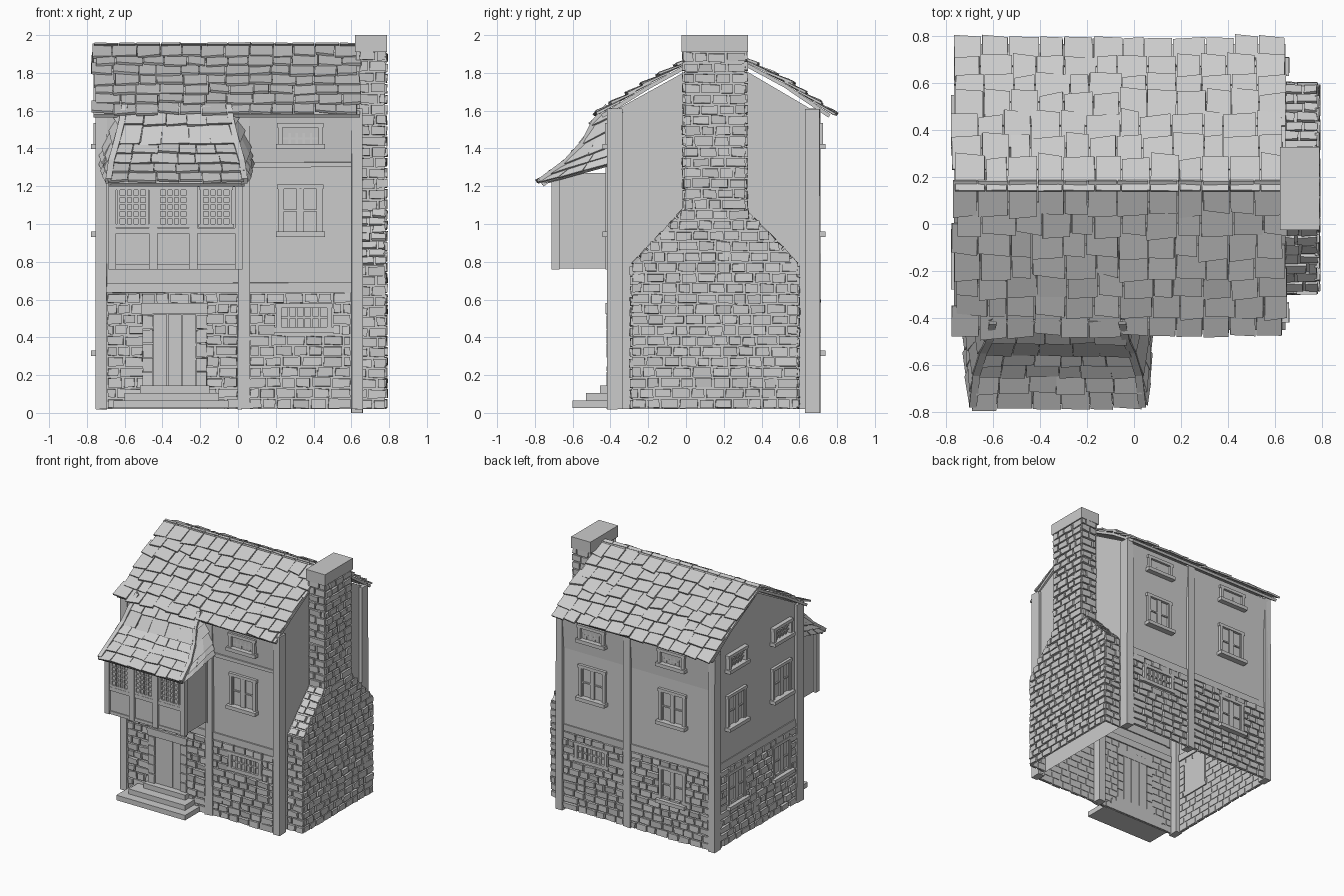
import bpy, bmesh, random
from mathutils import Vector as V

if "Cube" in bpy.data.objects:
    bpy.data.objects.remove(bpy.data.objects["Cube"])

random.seed(4)
R = random.uniform
X, Y, Z = V((1, 0, 0)), V((0, 1, 0)), V((0, 0, 1))
# wall frames: origin, horizontal direction, outward normal
FRONT = (V((0, -.395, 0)), X, -Y)
BACK = (V((0, .69, 0)), X, Y)
LEFT = (V((-.73, 0, 0)), Y, -X)
RIGHT = (V((.635, 0, 0)), Y, X)
BAY = (V((0, -.695, 0)), X, -Y)


def finish(bm, name, closed=True):
    if closed:
        bmesh.ops.recalc_face_normals(bm, faces=bm.faces)
    me = bpy.data.meshes.new(name)
    bm.to_mesh(me)
    bm.free()
    ob = bpy.data.objects.new(name, me)
    bpy.context.collection.objects.link(ob)
    return ob


def block(bm, pts, n, base, top, jit=0.0):
    """Six-sided block on a quad, with an offset along n per corner."""
    lo = [bm.verts.new(p + n * d) for p, d in zip(pts, base)]
    hi = [bm.verts.new(p + n * d + V((R(-jit, jit), R(-jit, jit), R(-jit, jit)))) for p, d in zip(pts, top)]
    bm.faces.new(lo[::-1])
    bm.faces.new(hi)
    for i in range(4):
        j = (i + 1) % 4
        bm.faces.new((lo[i], lo[j], hi[j], hi[i]))


def box(bm, F, u0, u1, v0, v1, d0, d1, jit=0.0, up=Z):
    o, u, n = F
    pts = [o + u * a + up * b for a, b in ((u0, v0), (u1, v0), (u1, v1), (u0, v1))]
    block(bm, pts, n, [d0] * 4, [d1] * 4, jit)


def bricks(bm, F, span, v0, v1, holes=(), row=.056, width=.088, depth=.018, up=Z):
    """Courses of uneven bricks; span(v) gives the limits of each course."""
    rows = max(1, round((v1 - v0) / row))
    h = (v1 - v0) / rows
    for i in range(rows):
        a = v0 + i * h
        mid = a + h / 2
        parts = [span(mid)]
        for (p, q, s, t) in holes:
            if s < mid < t:
                parts = [w for (m, k) in parts for w in ((m, min(k, p)), (max(m, q), k)) if w[1] - w[0] > .02]
        for (m, k) in parts:
            u = m
            first = True
            while u < k - .015:
                w = width * R(.75, 1.25) * (.6 if first and i % 2 else 1)
                first = False
                e = k if u + w > k - .04 else u + w
                box(bm, F, u + .006, e - .006, a + R(.003, .008), a + h - R(.003, .008),
                    -.005, depth * R(.75, 1.1), .004, up)
                u = e


def tiles(bm, A0, A1, B0, B1, rows, width=.118):
    """Overlapping tiles from lower edge A0-A1 to upper edge B0-B1."""
    n = (A1 - A0).cross(B0 - A0).normalized()
    n = -n if n.z < 0 else n
    block(bm, [A0, A1, B1, B0], n, [-.02] * 4, [0] * 4)
    at = lambda s, t: A0.lerp(A1, s).lerp(B0.lerp(B1, s), t)
    for i in range(rows):
        count = max(1, round((A1 - A0).length / width))
        cut = [0] + [(k + R(-.18, .18)) / count for k in range(1, count)] + [1]
        edge = R(-.01, .01)
        for s0, s1 in zip(cut, cut[1:]):
            t, t1, k = i / rows, min((i + 1.25) / rows, 1.06), R(-.06, .06)
            lift, tilt = R(.008, .018), R(-.004, .004)
            pts = [at(s0 + edge, t - k - .06), at(s1 + edge - .004, t - k * .2 - .06), at(s1 + edge - .004, t1), at(s0 + edge, t1)]
            block(bm, pts, n, [lift + tilt, lift - tilt, 0, 0], [lift + tilt + .014, lift - tilt + .014, .01, .01], .002)


# plastered body, open underneath, flaring slightly to the eaves
bm = bmesh.new()
prof = [(-.395, .02), (-.395, 1.3), (-.415, 1.58), (.165, 1.9), (.71, 1.58), (.69, 1.3), (.69, .02)]
ends = [[bm.verts.new((x, y, z)) for y, z in prof] for x in (-.73, .635)]
bm.faces.new(ends[0][::-1])
bm.faces.new(ends[1])
for i in range(6):
    bm.faces.new((ends[0][i], ends[0][i + 1], ends[1][i + 1], ends[1][i]))
finish(bm, "house_walls")

# timber posts and floor beams
bm = bmesh.new()
for F, d in ((FRONT, .022), (BACK, .02)):
    for a, b in ((-.752, -.695), (0, .06), (.6, .66)):
        foot = 0 if F is BACK and a == .6 else .02
        box(bm, F, a, b, foot, 1.61, -.06, d, .003)
    for a, b in ((-.7, 0), (.06, .6)):
        box(bm, F, a, b, .635, .69, -.01, .01, .003)
box(bm, FRONT, .06, .6, 1.3, 1.33, -.02, .01, .004)
box(bm, LEFT, -.34, .64, .635, .69, -.01, .01, .003)
for F in (LEFT, RIGHT):
    for a, b in ((-.41, -.335), (.64, .708)):
        box(bm, F, a, b, .02, 1.59, -.03, .022, .003)
finish(bm, "timber_posts")

# stone ground floor with openings left free
LOW, WIDE = (.33, .6), (.42, .585)
bm = bmesh.new()
left_bay, right_bay = (lambda v: (-.695, 0)), (lambda v: (.06, .6))
bricks(bm, FRONT, left_bay, .02, .635, [(-.5, -.17, 0, .585)])
bricks(bm, FRONT, right_bay, .02, .635, [(.2, .5, *WIDE)])
bricks(bm, BACK, left_bay, .02, .635, [(-.49, -.25, *LOW)])
bricks(bm, BACK, right_bay, .02, .635, [(.2, .5, *WIDE)])
bricks(bm, LEFT, lambda v: (-.335, .64), .02, .635, [(-.27, -.03, *LOW), (.3, .54, *LOW)])
finish(bm, "ground_floor_stones")


def window(bm, F, u, v0, v1, w, cols, rows, sill=True, rim=.024, out=.022):
    a, b = u - w / 2, u + w / 2
    for r in ((a, a + rim, v0, v1), (b - rim, b, v0, v1), (a - .006, b + .006, v1 - rim, v1)):
        box(bm, F, *r, -.01, out)
    box(bm, F, a - .012, b + .012, v0 - .004, v0 + rim, -.01, .048 if sill else out)
    box(bm, F, a, b, v0, v1, -.01, .002)
    for i in range(1, cols):
        c = a + rim + (w - 2 * rim) * i / cols
        box(bm, F, c - .006, c + .006, v0 + rim, v1 - rim, 0, .013)
    for i in range(1, rows):
        c = v0 + rim + (v1 - v0 - 2 * rim) * i / rows
        box(bm, F, a + rim, b - rim, c - .005, c + .005, 0, .012)
    if cols == 2:  # casement leaves
        for c in (u - w / 4 + rim / 4, u + w / 4 - rim / 4):
            g = w / 4 - rim / 2 - .006
            for s in (-1, 1):
                box(bm, F, c + s * g - .007, c + s * g + .007, v0 + rim, v1 - rim, 0, .015)


# windows on the front, back and left walls
bm = bmesh.new()
for F, cols in ((FRONT, (.33,)), (BACK, (.34, -.37)), (LEFT, (.42, -.15))):
    for u in cols:
        window(bm, F, u, .935, 1.21, .235, 2, 2)
        window(bm, F, u, 1.4, 1.535, .235, 5, 3, out=.034)
for F, u in ((BACK, -.37), (LEFT, .42), (LEFT, -.15)):
    window(bm, F, u, .305, .59, .235, 2, 2)
for F in (FRONT, BACK):
    window(bm, F, .35, .43, .58, .29, 6, 2, sill=False)
finish(bm, "windows")

# door with planks, jamb stones and lintel
bm = bmesh.new()
for i in range(3):
    box(bm, FRONT, -.447 + i * .076, -.375 + i * .076, .145, .52, -.01, .01)
for k in range(5):
    for a, b in ((-.505, -.45), (-.22, -.165)):
        box(bm, FRONT, a, b, .145 + k * .075, .215 + k * .075, -.01, .024, .002)
box(bm, FRONT, -.51, -.16, .522, .58, -.01, .028, .003)
finish(bm, "door")

# three stacked front steps
bm = bmesh.new()
for a, b, z0, z1, d in ((-.66, -.05, .025, .065, .205), (-.6, -.1, .065, .105, .135), (-.52, -.15, .105, .145, .06)):
    box(bm, FRONT, a, b, z0, z1, -.01, d)
finish(bm, "door_steps")

# oriel bay: body, posts, rails and latticed windows
bm = bmesh.new()
box(bm, FRONT, -.665, .015, .765, 1.27, -.01, .3)
for a, b in ((-.685, -.645), (-.47, -.425), (-.26, -.215), (-.015, .025)):
    box(bm, BAY, a, b, .76, 1.24, -.025, .017)
box(bm, BAY, -.66, .01, .95, .98, -.01, .012)
box(bm, BAY, -.66, .01, 1.195, 1.25, -.01, .012)
box(bm, BAY, -.66, .01, .76, .785, -.01, .008)
for u in (-.557, -.3425, -.115):
    window(bm, BAY, u, .985, 1.195, .165, 4, 5, sill=False, rim=.014, out=.012)
for a, b in ((-.68, -.65), (.01, .024)):
    box(bm, FRONT, a, b, .76, 1.3, -.01, .03)
finish(bm, "oriel_bay")

# bay roof: concave front and two hipped sides
hip = [(-.765, 1.215, .36), (-.63, 1.315, .345), (-.535, 1.42, .315), (-.485, 1.52, .29), (-.41, 1.61, .275)]
wall = [(1.315, .39), (1.4, .37), (1.49, .34), (1.555, .31), (1.63, .28)]
bm = bmesh.new()
H = lambda i, s: V((-.325 + s * hip[i][2], hip[i][0], hip[i][1]))
W = lambda i, s: V((-.325 + s * wall[i][1], -.405, wall[i][0]))
for i in range(4):
    tiles(bm, H(i, -1), H(i, 1), H(i + 1, -1), H(i + 1, 1), 2 if i < 2 else 1)
    for s in (-1, 1):
        tiles(bm, H(i, s), W(i, s), H(i + 1, s), W(i + 1, s), 2 if i == 0 else 1, .11)
        p, q, g = H(i, s), H(i + 1, s), X * .016
        block(bm, [p - g, p + g, q + g, q - g], (Z - Y * .6).normalized(), [0] * 4, [.03] * 4)
finish(bm, "bay_roof_tiles")

# main roof, both slopes with a slight bend
bm = bmesh.new()
for side in ([(-.45, 1.58), (-.2, 1.735), (.165, 1.935)], [(.765, 1.58), (.53, 1.74), (.16, 1.94)]):
    for (y0, z0), (y1, z1), rows in zip(side, side[1:], (3, 4)):
        tiles(bm, V((-.765, y0, z0)), V((.645, y0, z0)), V((-.765, y1, z1)), V((.645, y1, z1)), rows)
finish(bm, "main_roof_tiles")

# chimney core: stepped outline extruded, open underneath
side = [(.435, .02), (.435, .78), (.158, 1.07), (.158, 1.92)]
CY = .153
outline = [(CY - w, z) for w, z in side] + [(CY + w, z) for w, z in side[::-1]]
bm = bmesh.new()
inner, outer = [[bm.verts.new((x, y, z)) for y, z in outline] for x in (.625, .775)]
bm.faces.new(outer)
for i in range(7):
    bm.faces.new((inner[i], inner[i + 1], outer[i + 1], outer[i]))
finish(bm, "chimney_core")

# chimney bricks on the broad face and wrapped round both edges
bm = bmesh.new()


def broad(v):
    w = .435 if v < .78 else max(.158, .435 - (v - .78) * .955)
    return CY - w - .008, CY + w + .008


bricks(bm, (V((.775, 0, 0)), Y, X), broad, .02, 1.91, depth=.014, width=.09)
for s in (-1, 1):
    for (w0, z0), (w1, z1) in zip(side, side[1:]):
        p, q = V((.64, CY + s * w0, z0)), V((.64, CY + s * w1, z1))
        d = (q - p).normalized()
        n = X.cross(d) * -s
        n = n if n.y * s > 0 else -n
        bricks(bm, (p, X, n), lambda v: (0, .145), 0, (q - p).length, depth=.014, up=d)
finish(bm, "chimney_bricks")

# chimney cap slab
bm = bmesh.new()
box(bm, RIGHT, -.025, .327, 1.91, 2.0, -.015, .155)
finish(bm, "chimney_cap")
